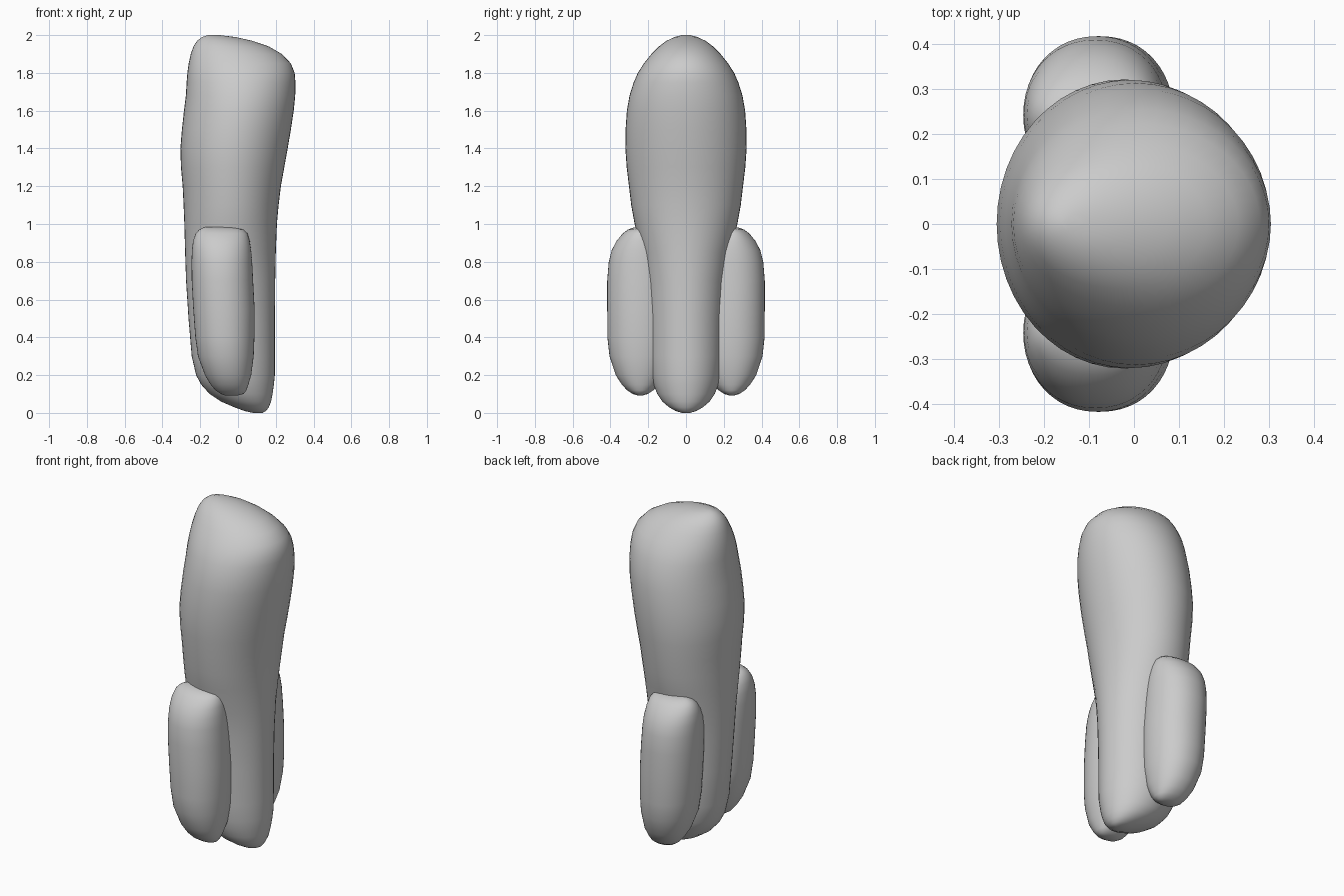
import bpy, bmesh, math

SEGS = 48


def loft(name, rows, y_mid, power):
    """Stack rounded horizontal sections: (z, x_min, x_max, y_half_width)."""
    bm = bmesh.new()
    rings = []
    for z, x0, x1, half in rows:
        ring = []
        for i in range(SEGS):
            a = 2 * math.pi * i / SEGS
            c, s = math.cos(a), math.sin(a)
            x = (x0 + x1) / 2 + (x1 - x0) / 2 * math.copysign(abs(c) ** (2 / power), c)
            y = y_mid + half * math.copysign(abs(s) ** (2 / power), s)
            ring.append(bm.verts.new((x, y, z)))
        rings.append(ring)
    for low, high in zip(rings, rings[1:]):
        for i in range(SEGS):
            j = (i + 1) % SEGS
            bm.faces.new((low[i], low[j], high[j], high[i]))
    bm.faces.new(rings[0][::-1])
    bm.faces.new(rings[-1])
    bmesh.ops.recalc_face_normals(bm, faces=bm.faces)
    mesh = bpy.data.meshes.new(name)
    bm.to_mesh(mesh)
    bm.free()
    for p in mesh.polygons:
        p.use_smooth = True
    obj = bpy.data.objects.new(name, mesh)
    bpy.context.collection.objects.link(obj)
    return obj


# Main body: narrow rounded foot, swelling to a slanted domed top
loft("body", [
    (0.00, 0.08, 0.13, 0.02), (0.01, 0.035, 0.148, 0.055),
    (0.03, -0.02, 0.163, 0.09), (0.06, -0.09, 0.175, 0.125),
    (0.10, -0.15, 0.183, 0.152), (0.15, -0.195, 0.19, 0.172),
    (0.20, -0.222, 0.195, 0.185), (0.30, -0.245, 0.195, 0.195),
    (0.50, -0.262, 0.195, 0.20), (0.70, -0.275, 0.197, 0.213),
    (0.85, -0.28, 0.20, 0.235), (1.00, -0.284, 0.206, 0.272),
    (1.10, -0.288, 0.215, 0.29), (1.20, -0.293, 0.227, 0.302),
    (1.30, -0.302, 0.245, 0.314), (1.40, -0.305, 0.263, 0.321),
    (1.50, -0.297, 0.28, 0.32), (1.60, -0.286, 0.295, 0.313),
    (1.68, -0.276, 0.303, 0.299), (1.75, -0.272, 0.304, 0.277),
    (1.80, -0.268, 0.30, 0.255), (1.85, -0.261, 0.28, 0.223),
    (1.90, -0.25, 0.232, 0.183), (1.94, -0.236, 0.163, 0.143),
    (1.97, -0.216, 0.075, 0.103), (1.99, -0.19, -0.015, 0.06),
    (2.00, -0.16, -0.10, 0.02)], 0, 2.0)

# Side pods: rounded capsules half sunk in the body, mirrored across y
pod = loft("side_pods", [
    (0.093, -0.07, 0.00, 0.015), (0.10, -0.09, 0.03, 0.04),
    (0.12, -0.12, 0.045, 0.07), (0.15, -0.145, 0.055, 0.098),
    (0.20, -0.175, 0.07, 0.13), (0.30, -0.212, 0.083, 0.163),
    (0.40, -0.226, 0.087, 0.174), (0.55, -0.237, 0.088, 0.175),
    (0.70, -0.245, 0.08, 0.175), (0.80, -0.246, 0.075, 0.167),
    (0.86, -0.244, 0.07, 0.152), (0.91, -0.238, 0.062, 0.126),
    (0.95, -0.224, 0.05, 0.093), (0.97, -0.205, 0.03, 0.066),
    (0.98, -0.185, -0.01, 0.04), (0.985, -0.165, -0.08, 0.015)], 0.242, 2.1)
mirror = pod.modifiers.new("mirror", 'MIRROR')
mirror.use_axis = (False, True, False)
